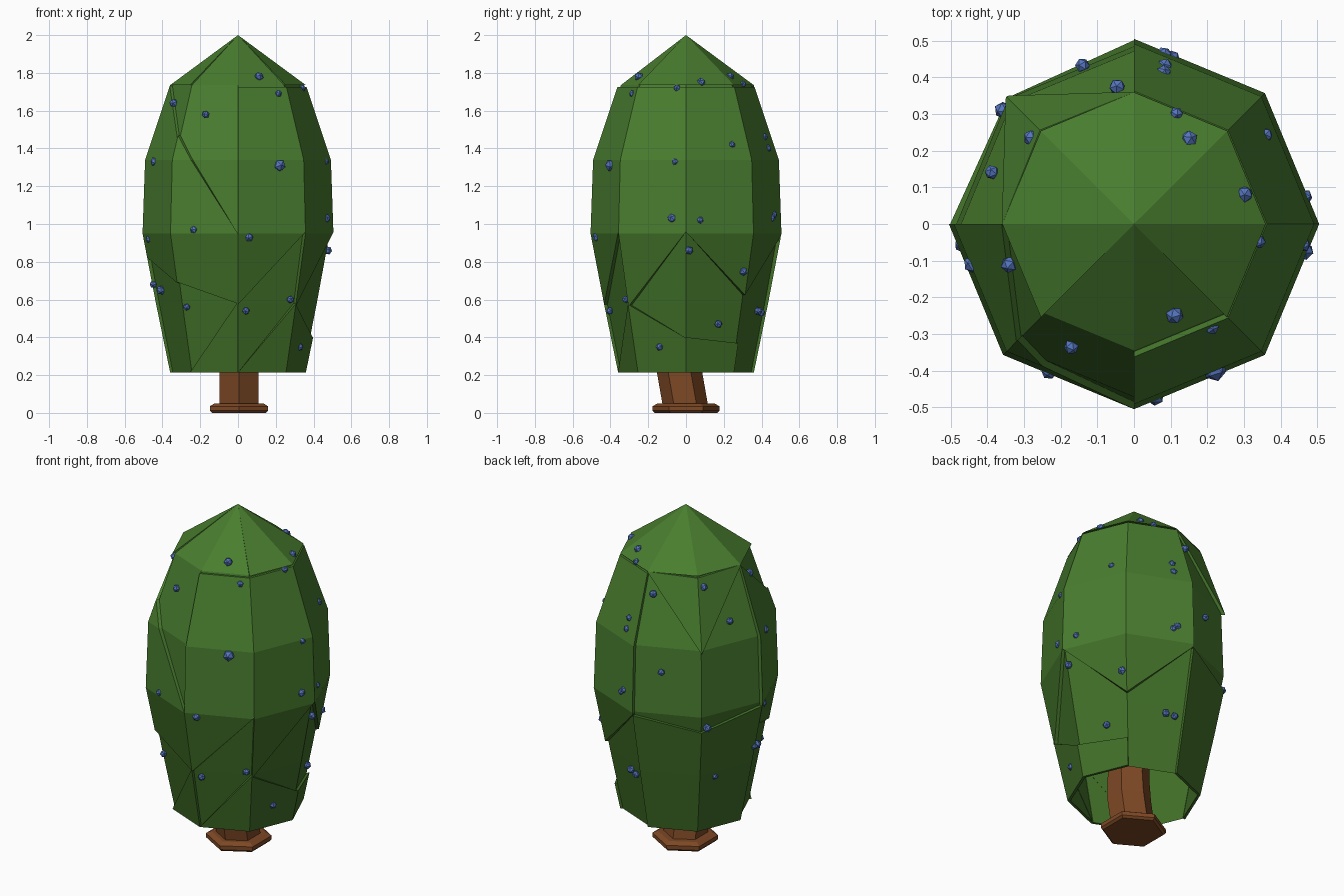
import bpy, bmesh, math, random
from mathutils import Vector, Matrix

if "Cube" in bpy.data.objects:
    bpy.data.objects.remove(bpy.data.objects["Cube"])

random.seed(4)
PROFILE = [(0.215, .345), (.58, .417), (.95, .485), (1.34, .472), (1.735, .345), (2.0, 0)]
RAISE = 1.042


def mat(name, c):
    m = bpy.data.materials.new(name)
    m.diffuse_color = (*c, 1)
    m.use_nodes = True
    m.node_tree.nodes["Principled BSDF"].inputs["Base Color"].default_value = m.diffuse_color
    return m


GREEN = mat("leaf green", (.066, .205, .028))
DARK = mat("deep leaf green", (.053, .162, .021))
BROWN = mat("bark brown", (.205, .065, .018))
BLUE = mat("berry blue", (.09, .18, .52))


def radius(z):
    for (z0, r0), (z1, r1) in zip(PROFILE, PROFILE[1:]):
        if z <= z1:
            return r0 + (r1 - r0) * (z - z0) / (z1 - z0)
    return 0


def radial(k):
    a = math.radians(45 * k - 90)
    return Vector((math.cos(a), math.sin(a), 0))


def point(k, z, s=1):
    return radial(k) * radius(z) * s + Vector((0, 0, z))


def finish(bm, name, mats, rule=None):
    bmesh.ops.remove_doubles(bm, verts=bm.verts, dist=1e-4)
    bmesh.ops.dissolve_degenerate(bm, edges=bm.edges, dist=1e-4)
    bmesh.ops.recalc_face_normals(bm, faces=bm.faces)
    me = bpy.data.meshes.new(name)
    for m in mats:
        me.materials.append(m)
    if rule:
        for f in bm.faces:
            f.material_index = rule(f)
    bm.to_mesh(me)
    bm.free()
    ob = bpy.data.objects.new(name, me)
    bpy.context.collection.objects.link(ob)
    return ob


def facet(bm, k, s):
    """One side of the eight-sided crown, from hem to tip."""
    out = []
    for (z0, r0), (z1, r1) in zip(PROFILE, PROFILE[1:]):
        ps = [point(k, z0, s), point(k + 1, z0, s), point(k + 1, z1, s)]
        if r1 > 0:
            ps.append(point(k, z1, s))
        out.append(bm.faces.new([bm.verts.new(p) for p in ps]))
    return out


def low(f):
    return 1 if f.calc_center_median().z < .95 else 0


# Crown shell, open underneath
bm = bmesh.new()
for k in range(8):
    facet(bm, k, 1)
finish(bm, "crown_shell", [GREEN, DARK], low)


def plate(name, k0, spans):
    """Raised leaf plate; spans gives (low z, high z) on successive corners."""
    bm = bmesh.new()
    for i in range(len(spans) - 1):
        k = k0 + i
        part = bmesh.new()
        facet(part, k, RAISE)
        bmesh.ops.remove_doubles(part, verts=part.verts, dist=1e-5)
        for side in (0, 1):
            za, zb = spans[i][side], spans[i + 1][side]
            a = radial(k) * radius(za) + Vector((0, 0, za))
            b = radial(k + 1) * radius(zb) + Vector((0, 0, zb))
            if (side == 0 and max(za, zb) < .215) or (side == 1 and min(za, zb) > 1.99):
                continue
            n = radial(k + .5).cross(b - a)
            bmesh.ops.bisect_plane(part, geom=part.verts[:] + part.edges[:] + part.faces[:],
                                   plane_co=a, plane_no=n, dist=1e-5,
                                   clear_inner=side == 0, clear_outer=side == 1)
        for f in part.faces:
            bm.faces.new([bm.verts.new(v.co) for v in f.verts])
        part.free()
    bmesh.ops.remove_doubles(bm, verts=bm.verts, dist=1e-4)
    rim = [e for e in bm.edges if e.is_boundary]
    ret = bmesh.ops.extrude_edge_only(bm, edges=rim)
    for v in ret["geom"]:
        if isinstance(v, bmesh.types.BMVert):
            v.co.x *= .955
            v.co.y *= .955
    finish(bm, name, [GREEN, DARK], low)


C, T, B = 1.725, 2.0, .2
plate("front_left_plate", 7, [(.69, 1.46), (.58, .96)])
plate("left_plate", 6, [(.82, C), (.69, 1.46)])
plate("front_right_plate", 0, [(.58, C), (.95, C)])
plate("right_plate", 1, [(.57, C), (.95, C), (.63, C), (.93, C)])
plate("lower_front_plate", 0, [(B, .22), (B, .57), (B, .4), (B, .37)])
plate("lower_left_plate", 7, [(B, .22), (B, .58)])
plate("lower_back_plate", 4, [(B, .93), (B, .86), (B, .93)])
plate("upper_back_plate", 4, [(C, C + .01), (1.34, C), (C, C + .01)])
plate("cap_left_plate", 4, [(1.735, T)] * 4)
plate("cap_right_plate", 1, [(1.735, T)] * 4)


# Trunk and its foot: stacked six-sided rings
def stack(name, rings):
    bm = bmesh.new()
    prev = None
    for z, r, y in rings:
        ring = [bm.verts.new((.005 + r * math.sin(math.pi / 3 * i),
                              y - r * math.cos(math.pi / 3 * i), z)) for i in range(6)]
        if prev:
            for i in range(6):
                j = (i + 1) % 6
                bm.faces.new((prev[i], prev[j], ring[j], ring[i]))
        else:
            bm.faces.new(ring[::-1])
        prev = ring
    bm.faces.new(prev)
    finish(bm, name, [BROWN])


stack("trunk", [(.02, .12, 0), (.22, .12, -.035), (.34, .115, -.04), (.7, .09, -.01)])
stack("trunk_foot", [(0, .165, 0), (.012, .178, 0), (.035, .178, 0), (.05, .15, 0)])

# Berries: (sideways offset, height) seen from each viewing azimuth
BERRIES = {
    -90: [(-.17, 1.58), (.22, 1.31), (.21, 1.69), (-.23, .97), (.06, .93), (.28, .6), (.04, .54),
          (-.27, .56), (-.41, .65), (-.44, 1.33), (-.47, .92), (-.34, 1.64), (.11, 1.78)],
    0: [(-.05, 1.72), (.08, 1.75), (.24, 1.42), (-.06, 1.33), (-.07, 1.03), (.07, 1.02),
        (.02, .86), (.3, .75), (.17, .47), (-.14, .35), (.4, .53), (.3, 1.74)],
    126: [(.09, 1.67), (-.18, 1.62), (-.32, 1.4), (.23, 1.46), (-.14, 1.2), (-.35, 1.03),
          (.11, .88), (-.3, .54), (.15, .55), (.36, .68), (-.26, 1.78)],
    48: [(.22, 1.46), (.25, 1.05)],
}
bm = bmesh.new()
for az, spots in BERRIES.items():
    for u, z in spots:
        def reach(t):
            m = (t + az + 360) % 45 - 22.5
            return radius(z) * 1.03 * math.cos(math.pi / 8) / math.cos(math.radians(m))
        t = min(range(-88, 89), key=lambda t: abs(reach(t) * math.sin(math.radians(t)) - u))
        a = math.radians(t + az)
        r = reach(t)
        size = .034 if (u, z) == (.22, 1.31) else random.uniform(.019, .026)
        M = (Matrix.Translation((r * math.cos(a), r * math.sin(a), z))
             @ Matrix.Rotation(random.uniform(0, 6), 4, Vector((1, .5, .7))))
        bmesh.ops.create_icosphere(bm, subdivisions=1, radius=size, matrix=M)
finish(bm, "berries", [BLUE])
